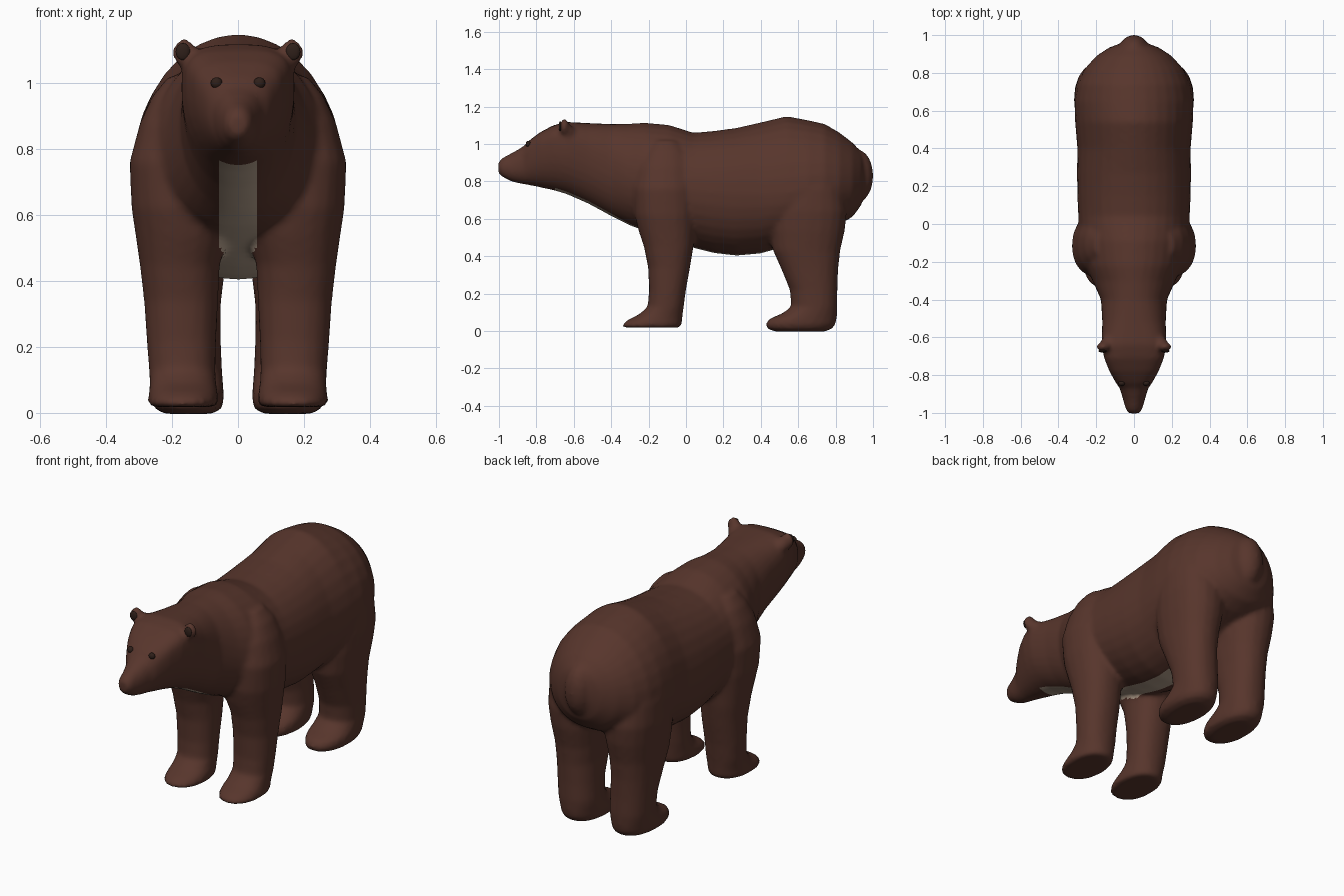
import bpy, bmesh, math
from mathutils import Vector
from mathutils.bvhtree import BVHTree


def material(name, rgb):
    m = bpy.data.materials.new(name)
    m.diffuse_color = (*rgb, 1)
    return m


FUR = material("brown fur", (0.096, 0.036, 0.025))
BELLY = material("tan belly", (0.47, 0.36, 0.27))
DARK = material("dark brown", (0.028, 0.014, 0.010))


def finish(bm, name, mats, angle=60):
    mesh = bpy.data.meshes.new(name)
    bm.to_mesh(mesh)
    bm.free()
    ob = bpy.data.objects.new(name, mesh)
    bpy.context.collection.objects.link(ob)
    for m in mats:
        mesh.materials.append(m)
    bpy.ops.object.select_all(action='DESELECT')
    ob.select_set(True)
    bpy.context.view_layer.objects.active = ob
    bpy.ops.object.shade_smooth_by_angle(angle=math.radians(angle))
    return ob


def power(v, p):
    return math.copysign(abs(v) ** p, v)


def loft(bm, rings):
    """Skin a list of equally long point rings and cap both ends."""
    loops = [[bm.verts.new(p) for p in ring] for ring in rings]
    n = len(loops[0])
    for a, b in zip(loops, loops[1:]):
        for i in range(n):
            j = (i + 1) % n
            bm.faces.new((a[i], a[j], b[j], b[i]))
    bm.faces.new(loops[0][::-1])
    bm.faces.new(loops[-1])


def body_ring(y, w, bottom, wide, top, p, n=32):
    pts = []
    for i in range(n):
        a = math.tau * i / n
        c, s = math.cos(a), math.sin(a)
        q, h = (p, top - wide) if s > 0 else (0.95, wide - bottom)
        pts.append((w * power(c, q), y, wide + h * power(s, q)))
    return pts


def leg_ring(side, z, x0, x1, y0, y1, n=20, p=0.9):
    cx, cy, rx, ry = (x0 + x1) / 2, (y0 + y1) / 2, (x1 - x0) / 2, (y1 - y0) / 2
    return [(side * (cx + rx * power(math.cos(math.tau * i / n), p)),
             cy + ry * power(math.sin(math.tau * i / n), p), z) for i in range(n)]


def ellipsoid(bm, centre, radii, seg=16, rings=10):
    made = bmesh.ops.create_uvsphere(bm, u_segments=seg, v_segments=rings, radius=1)
    for v in made["verts"]:
        v.co = Vector(centre) + Vector(a * b for a, b in zip(v.co, radii))


# Body, neck and head: y, half width, bottom, widest height, top, roundness
body_profile = [
    (-1.003, 0.025, 0.845, 0.875, 0.905, 1), (-0.985, 0.042, 0.825, 0.875, 0.925, 1),
    (-0.93, 0.058, 0.798, 0.87, 0.953, 0.95), (-0.87, 0.075, 0.785, 0.89, 0.987, 0.8),
    (-0.84, 0.097, 0.781, 0.93, 1.018, 0.7), (-0.78, 0.13, 0.768, 0.98, 1.063, 0.65),
    (-0.71, 0.158, 0.753, 1.00, 1.10, 0.6), (-0.64, 0.172, 0.733, 0.99, 1.118, 0.65),
    (-0.52, 0.168, 0.68, 0.94, 1.112, 0.8), (-0.40, 0.175, 0.615, 0.88, 1.107, 0.9),
    (-0.30, 0.22, 0.565, 0.82, 1.109, 1), (-0.22, 0.262, 0.535, 0.79, 1.114, 1),
    (-0.09, 0.29, 0.49, 0.76, 1.102, 1), (0.04, 0.295, 0.445, 0.75, 1.06, 0.95),
    (0.15, 0.30, 0.417, 0.74, 1.07, 0.95), (0.27, 0.302, 0.403, 0.73, 1.086, 0.95),
    (0.40, 0.30, 0.415, 0.73, 1.116, 1), (0.54, 0.312, 0.455, 0.74, 1.149, 1),
    (0.65, 0.315, 0.50, 0.76, 1.128, 1), (0.74, 0.30, 0.54, 0.77, 1.108, 1),
    (0.82, 0.262, 0.57, 0.78, 1.062, 1), (0.89, 0.20, 0.61, 0.79, 1.008, 1),
    (0.935, 0.13, 0.67, 0.80, 0.96, 1), (0.958, 0.065, 0.74, 0.82, 0.915, 1)]

# Legs with paws: z, inner x, outer x, front y, back y
front_leg = [
    (1.02, 0.13, 0.21, -0.17, -0.05), (0.96, 0.10, 0.26, -0.215, 0.0),
    (0.88, 0.08, 0.297, -0.255, 0.03), (0.76, 0.06, 0.329, -0.28, 0.05),
    (0.62, 0.035, 0.323, -0.275, 0.055), (0.54, 0.028, 0.311, -0.255, 0.05),
    (0.45, 0.055, 0.298, -0.225, 0.04), (0.34, 0.06, 0.285, -0.203, 0.022),
    (0.22, 0.066, 0.277, -0.198, 0.0), (0.13, 0.068, 0.27, -0.205, -0.012),
    (0.09, 0.066, 0.268, -0.25, -0.017), (0.06, 0.061, 0.27, -0.312, -0.02),
    (0.035, 0.06, 0.274, -0.342, -0.022), (0.018, 0.065, 0.268, -0.338, -0.035)]
hind_leg = [
    (0.98, 0.11, 0.21, 0.58, 0.74), (0.88, 0.07, 0.28, 0.52, 0.80),
    (0.76, 0.035, 0.315, 0.48, 0.84), (0.64, 0.025, 0.318, 0.455, 0.86),
    (0.54, 0.025, 0.308, 0.45, 0.85), (0.43, 0.04, 0.292, 0.465, 0.825),
    (0.33, 0.052, 0.28, 0.51, 0.814), (0.22, 0.052, 0.27, 0.555, 0.81),
    (0.13, 0.048, 0.264, 0.563, 0.81), (0.095, 0.045, 0.264, 0.515, 0.808),
    (0.065, 0.043, 0.265, 0.444, 0.806), (0.035, 0.043, 0.264, 0.424, 0.80),
    (0.012, 0.05, 0.252, 0.435, 0.78), (-0.003, 0.08, 0.22, 0.48, 0.74)]

bm = bmesh.new()
loft(bm, [body_ring(*r) for r in body_profile])
torso = BVHTree.FromBMesh(bm)
for side in (1, -1):
    for profile in (front_leg, hind_leg):
        loft(bm, [leg_ring(side, *r) for r in profile])
    # Ears growing out of the top corners of the head
    ellipsoid(bm, (side * 0.163, -0.65, 1.092), (0.036, 0.026, 0.044))
    ellipsoid(bm, (side * 0.14, -0.635, 1.065), (0.04, 0.04, 0.04))
# Short tail
ellipsoid(bm, (0, 0.92, 0.83), (0.08, 0.082, 0.14))
bmesh.ops.recalc_face_normals(bm, faces=bm.faces)
bear = finish(bm, "bear_body", [FUR, BELLY])

# Fuse all the parts into one softly blended skin
remesh = bear.modifiers.new("fuse", 'REMESH')
remesh.mode = 'VOXEL'
remesh.voxel_size = 0.013
soften = bear.modifiers.new("soften", 'SMOOTH')
soften.factor = 0.5
soften.iterations = 5
graph = bpy.context.evaluated_depsgraph_get()
skin = bpy.data.meshes.new_from_object(bear.evaluated_get(graph))
bpy.data.objects.remove(bear)

# Cut the edges of the pale belly strip, then colour the strip
bm = bmesh.new()
bm.from_mesh(skin)
for co, no in (((0.058, 0, 0), (1, 0, 0)), ((-0.058, 0, 0), (1, 0, 0)),
               ((0, -0.70, 0), (0, 1, 0)), ((0, 0.5, 0), (0, 1, 0))):
    bmesh.ops.bisect_plane(bm, geom=bm.verts[:] + bm.edges[:] + bm.faces[:],
                           plane_co=co, plane_no=no)
bm.normal_update()
for f in bm.faces:
    c = f.calc_center_median()
    f.material_index = int(abs(c.x) < 0.058 and -0.70 < c.y < 0.5 and f.normal.z < -0.3
                           and torso.find_nearest(c)[3] < 0.02)
surface = BVHTree.FromBMesh(bm)
finish(bm, "body", [FUR, BELLY])


# Dark eyes and ear hollows set onto the skin
def dark_spot(name, x, z, radii):
    bm = bmesh.new()
    for side in (1, -1):
        hit = surface.ray_cast(Vector((side * x, -2, z)), Vector((0, 1, 0)))[0]
        if hit:
            ellipsoid(bm, hit, radii, 12, 8)
    finish(bm, name, [DARK])


dark_spot("eyes", 0.065, 1.0, (0.018, 0.014, 0.017))
dark_spot("inner_ears", 0.167, 1.095, (0.022, 0.008, 0.026))
